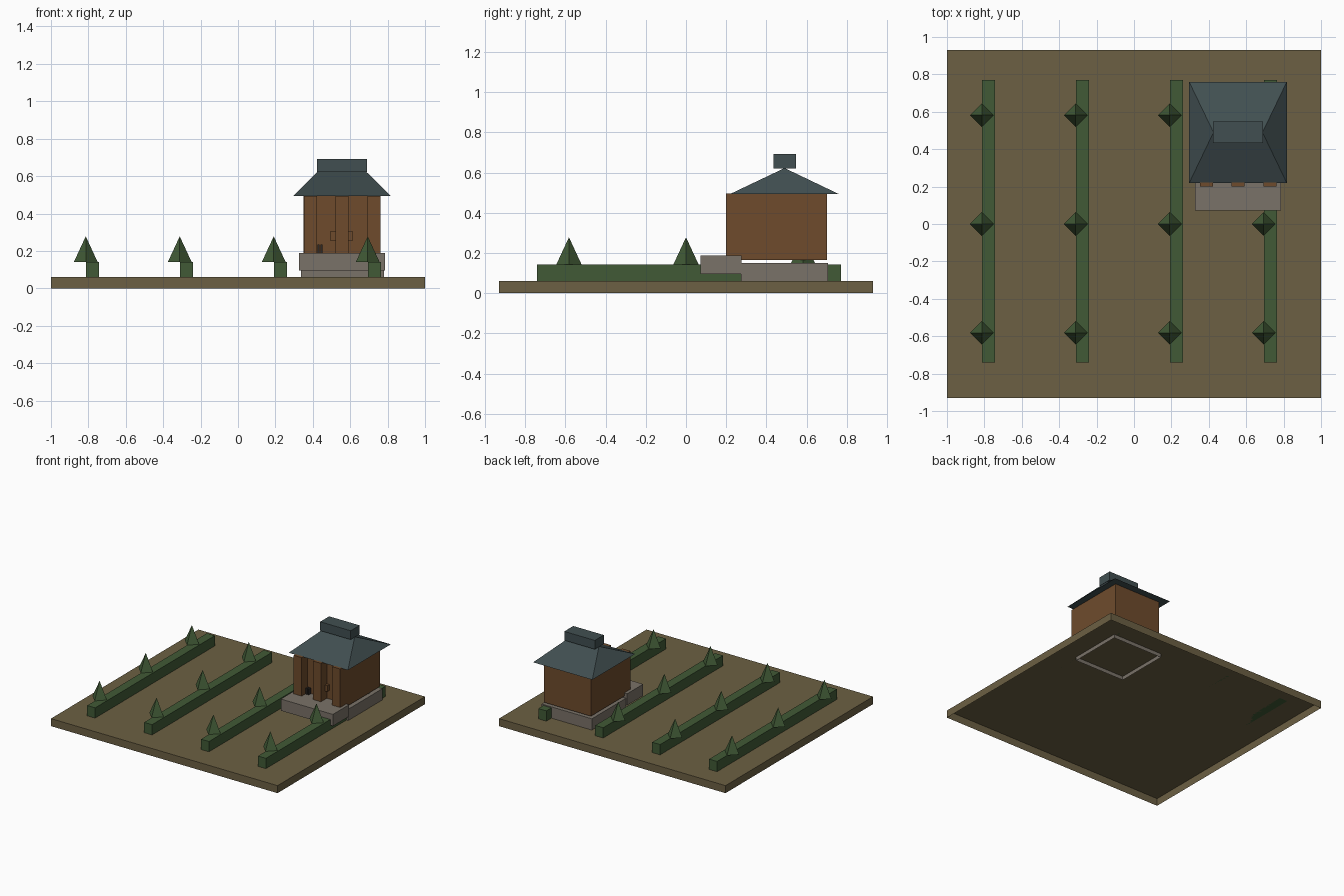
import bpy, bmesh, math

if "Cube" in bpy.data.objects:
    bpy.data.objects.remove(bpy.data.objects["Cube"])


def material(name, r, g, b):
    m = bpy.data.materials.new(name)
    lin = [((c / 255 + 0.055) / 1.055) ** 2.4 for c in (r, g, b)]
    m.diffuse_color = (*lin, 1)
    m.use_nodes = True
    m.node_tree.nodes["Principled BSDF"].inputs["Base Color"].default_value = m.diffuse_color
    return m


SOIL = material("soil brown", 108, 96, 67)
LEAF = material("leaf green", 65, 90, 54)
STONE = material("grey stone", 122, 114, 104)
WOOD = material("brown wood", 110, 75, 44)
SLATE = material("blue grey slate", 65, 79, 81)
DARK = material("dark iron", 44, 40, 38)


def finish(name, bm, mat):
    bmesh.ops.recalc_face_normals(bm, faces=bm.faces[:])
    mesh = bpy.data.meshes.new(name)
    bm.to_mesh(mesh)
    bm.free()
    mesh.materials.append(mat)
    obj = bpy.data.objects.new(name, mesh)
    bpy.context.collection.objects.link(obj)
    return obj


def box(name, x0, x1, y0, y1, z0, z1, mat, open_bottom=False):
    bm = bmesh.new()
    bmesh.ops.create_cube(bm, size=1)
    for v in bm.verts:
        v.co = (x1 if v.co.x > 0 else x0, y1 if v.co.y > 0 else y0, z1 if v.co.z > 0 else z0)
    bm.normal_update()
    if open_bottom:
        low = [f for f in bm.faces if f.normal.z < -0.5]
        bmesh.ops.delete(bm, geom=low, context='FACES_ONLY')
    return finish(name, bm, mat)


def tree(name, x, y):
    # four-sided cone with its corners on the axes
    bm = bmesh.new()
    r = 0.063
    ring = [bm.verts.new((x + r * math.cos(k * math.pi / 2), y + r * math.sin(k * math.pi / 2), 0.142))
            for k in range(4)]
    tip = bm.verts.new((x, y, 0.278))
    bm.faces.new(ring[::-1])
    for k in range(4):
        bm.faces.new((ring[k], ring[(k + 1) % 4], tip))
    finish(name, bm, LEAF)


# Ground slab, open underneath
box("ground_slab", -1, 1, -0.93, 0.93, 0, 0.06, SOIL, True)

# Hedge rows, each with three small trees
for i in range(4):
    x = -0.778 + 0.5025 * i
    box(f"hedge_{i + 1}", x - 0.035, x + 0.035, -0.74, 0.77, 0.06, 0.142, LEAF)
    for j, y in enumerate((-0.582, 0.0, 0.582)):
        tree(f"tree_{i + 1}_{j + 1}", x - 0.036, y)

# Stone base and porch
box("foundation", 0.337, 0.78, 0.274, 0.706, 0.03, 0.15, STONE, True)
box("porch_platform", 0.327, 0.787, 0.073, 0.276, 0.095, 0.188, STONE)

# Hut body with three front posts
box("hut_body", 0.349, 0.763, 0.275, 0.70, 0.165, 0.495, WOOD)
for i, x in enumerate((0.387, 0.557, 0.727)):
    box(f"front_post_{i + 1}", x - 0.035, x + 0.035, 0.20, 0.275, 0.165, 0.495, WOOD)

# Wall fittings between the posts
box("wall_panel", 0.492, 0.614, 0.25, 0.276, 0.255, 0.303, WOOD)
for i, x in enumerate((0.431, 0.447)):
    box(f"wall_tool_{i + 1}", x - 0.006, x + 0.006, 0.245, 0.272, 0.188, 0.235, DARK)

# Hipped roof and ridge cap
bm = bmesh.new()
eave = [bm.verts.new((x, y, 0.493)) for x, y in ((0.295, 0.219), (0.817, 0.219), (0.817, 0.76), (0.295, 0.76))]
left, right = [bm.verts.new((x, 0.49, 0.622)) for x in (0.425, 0.687)]
a, b, c, d = eave
for f in ((d, c, b, a), (a, b, right, left), (c, d, left, right), (b, c, right), (d, a, left)):
    bm.faces.new(f)
finish("hipped_roof", bm, SLATE)
box("ridge_cap", 0.422, 0.691, 0.434, 0.547, 0.621, 0.692, SLATE)
